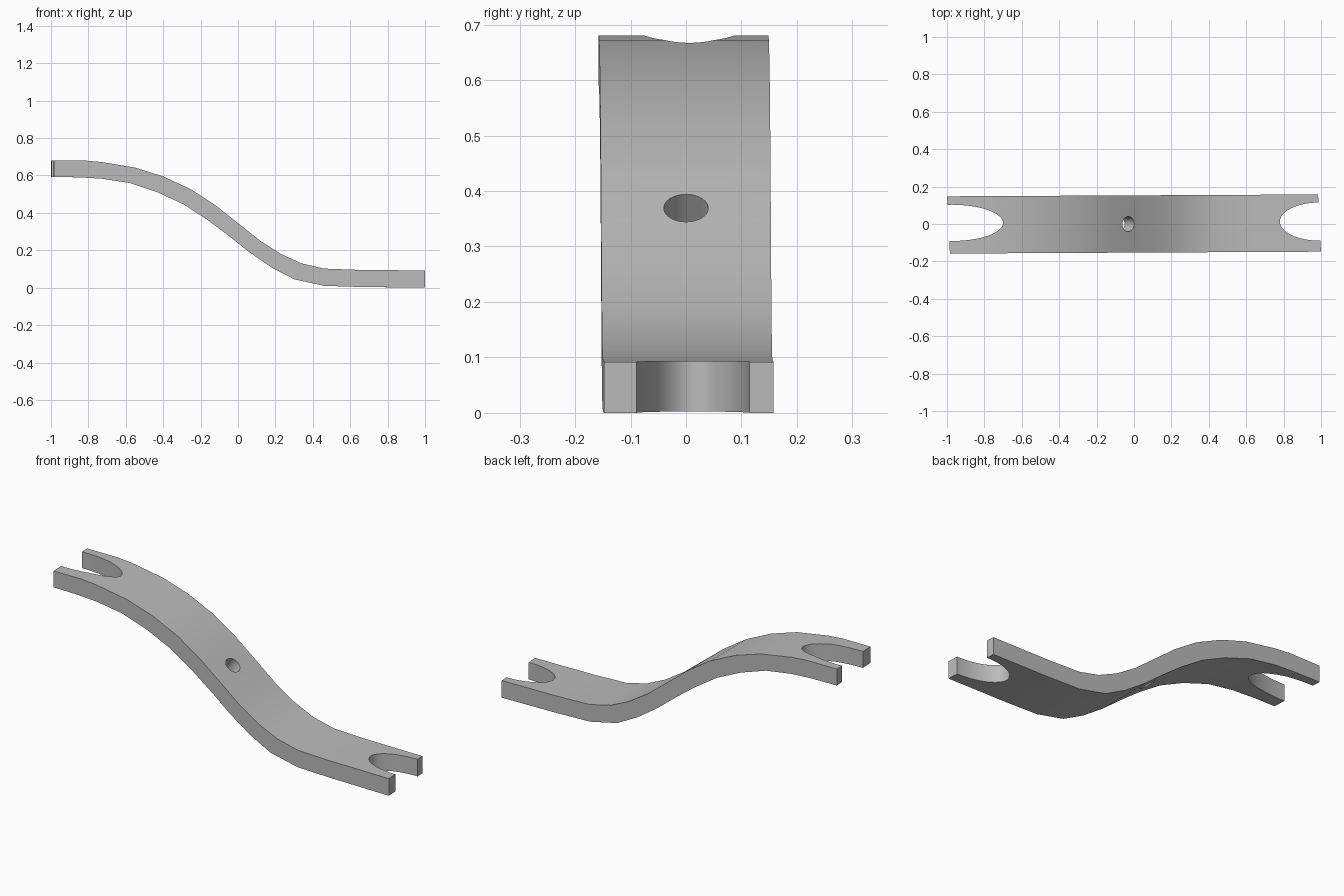
import bpy
import bmesh
from math import radians

cube = bpy.data.objects.get("Cube")
if cube:
    bpy.data.objects.remove(cube, do_unlink=True)

# Plain grey metal
grey = bpy.data.materials.new("grey metal")
grey.use_nodes = True
colour = (0.5, 0.5, 0.5, 1)
grey.diffuse_color = colour
grey.node_tree.nodes["Principled BSDF"].inputs["Base Color"].default_value = colour

# Side profile of the strap: upper and lower edge, left to right
upper = [(-.992, .68), (-.82, .68), (-.73, .672), (-.55, .642), (-.4, .595),
         (-.25, .525), (-.12, .44), (0, .345), (.12, .25), (.23, .18),
         (.34, .13), (.46, .102), (.65, .095), (.992, .092)]
lower = [(-.992, .592), (-.85, .59), (-.73, .583), (-.58, .56), (-.43, .51),
         (-.29, .445), (-.16, .36), (-.04, .27), (.06, .19), (.18, .108),
         (.3, .045), (.46, .01), (.65, .004), (.992, 0)]
HALF_WIDTH = .153


def build_strap():
    """Loft a rectangular section along the profile, with slightly skewed ends."""
    bm = bmesh.new()
    rings = []
    for i, (top, bottom) in enumerate(zip(upper, lower)):
        skew = .05 if i in (0, len(upper) - 1) else 0
        ring = []
        for (x, z), side in ((top, -1), (top, 1), (bottom, 1), (bottom, -1)):
            y = side * HALF_WIDTH
            ring.append(bm.verts.new((x - skew * y, y + .005 * x, z)))
        rings.append(ring)
    for a, b in zip(rings, rings[1:]):
        for k in range(4):
            n = (k + 1) % 4
            bm.faces.new((a[k], a[n], b[n], b[k]))
    bm.faces.new(rings[0])
    bm.faces.new(rings[-1])
    bmesh.ops.recalc_face_normals(bm, faces=bm.faces)
    mesh = bpy.data.meshes.new("curved_strap")
    bm.to_mesh(mesh)
    bm.free()
    mesh.materials.append(grey)
    obj = bpy.data.objects.new("curved_strap", mesh)
    bpy.context.collection.objects.link(obj)
    return obj


def cut(target, location, radii, depth, tilt=0):
    """Cut an elliptical opening through the target."""
    bpy.ops.mesh.primitive_cylinder_add(vertices=48, radius=1, depth=depth,
                                        location=location,
                                        rotation=(0, radians(tilt), 0))
    cutter = bpy.context.object
    cutter.name = "opening_cutter"
    cutter.scale = (*radii, 1)
    cutter.hide_render = True
    cutter.data.materials.append(grey)
    mod = target.modifiers.new("opening", "BOOLEAN")
    mod.operation = "DIFFERENCE"
    mod.solver = "EXACT"
    mod.object = cutter
    bpy.context.view_layer.objects.active = target
    bpy.ops.object.modifier_apply(modifier=mod.name)
    bpy.data.objects.remove(cutter, do_unlink=True)


strap = build_strap()

# Open notch at each end, and a hole square to the slope in the middle
cut(strap, (-.975, .006, .63), (.275, .097), .4)
cut(strap, (.99, .013, .05), (.21, .102), .4)
cut(strap, (-.03, 0, .37), (.04, .04), .3, tilt=38)

# Smooth bends, crisp edges
bpy.ops.object.select_all(action="DESELECT")
strap.select_set(True)
bpy.context.view_layer.objects.active = strap
bpy.ops.object.shade_smooth_by_angle(angle=radians(30))
